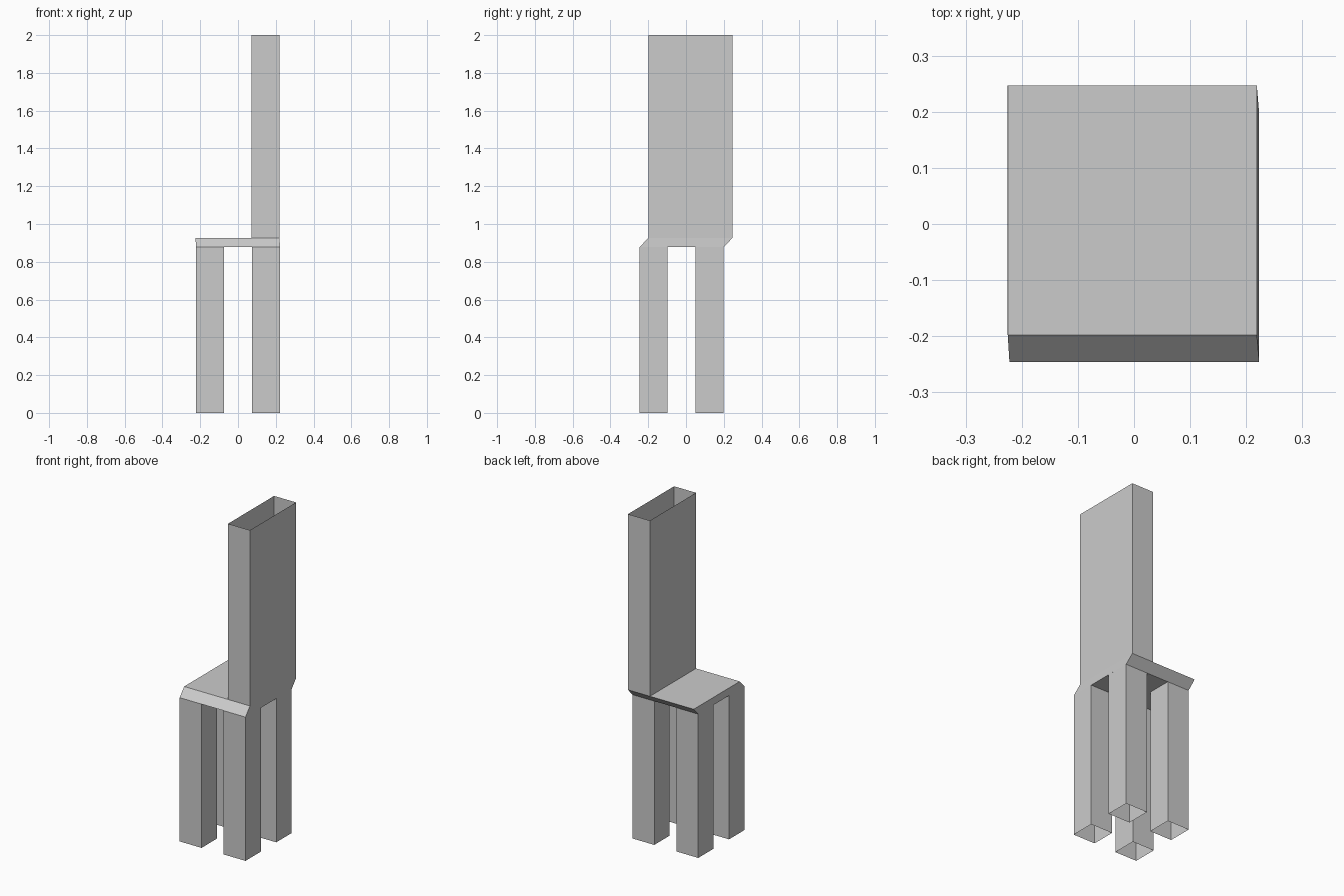
import bpy
import bmesh

cube = bpy.data.objects.get("Cube")
if cube:
    bpy.data.objects.remove(cube, do_unlink=True)

grey = bpy.data.materials.new("plain_grey")
grey.use_nodes = True
colour = (0.6, 0.6, 0.6, 1)
grey.diffuse_color = colour
grey.node_tree.nodes["Principled BSDF"].inputs["Base Color"].default_value = colour


def rect(x0, x1, y0, y1):
    return [(x0, y0), (x1, y0), (x1, y1), (x0, y1)]


def box(name, lower, z0, upper, z1, bottom=True, top=True):
    """Join two rectangles with four walls and optional end caps."""
    bm = bmesh.new()
    lo = [bm.verts.new((x, y, z0)) for x, y in lower]
    hi = [bm.verts.new((x, y, z1)) for x, y in upper]
    for i in range(4):
        j = (i + 1) % 4
        bm.faces.new((lo[i], lo[j], hi[j], hi[i]))
    if bottom:
        bm.faces.new(lo[::-1])
    if top:
        bm.faces.new(hi)
    mesh = bpy.data.meshes.new(name)
    bm.to_mesh(mesh)
    bm.free()
    mesh.materials.append(grey)
    obj = bpy.data.objects.new(name, mesh)
    bpy.context.collection.objects.link(obj)


SEAT_LOW, SEAT_TOP, HEIGHT = 0.878, 0.927, 2.0
LEG = 0.148

# Seat slab, leaning from its underside to its top
under = rect(-0.222, 0.223, -0.246, 0.199)
over = rect(-0.225, 0.219, -0.198, 0.247)
box("seat", under, SEAT_LOW, over, SEAT_TOP)

# Hollow backrest, open at the top
back = rect(0.071, 0.219, -0.198, 0.247)
box("backrest", back, SEAT_TOP, back, HEIGHT, bottom=False, top=False)

# Four hollow legs, open at the feet
for side, x in (("right", -0.222), ("left", 0.223 - LEG)):
    for end, y in (("front", -0.246), ("back", 0.199 - LEG)):
        foot = rect(x, x + LEG, y, y + LEG)
        box(f"{end}_{side}_leg", foot, 0, foot, SEAT_LOW, bottom=False, top=False)
